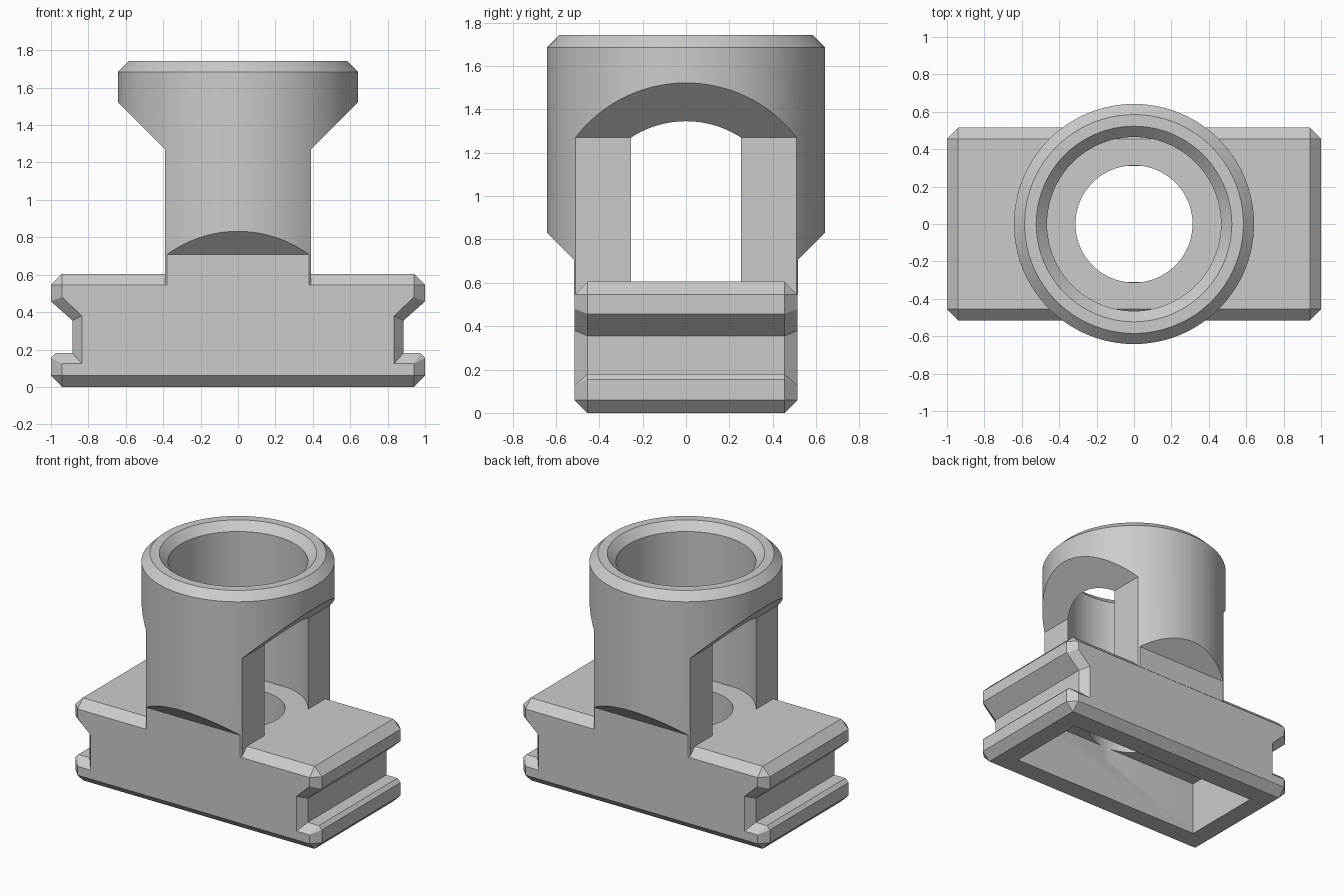
import bpy, bmesh, math

if "Cube" in bpy.data.objects:
    bpy.data.objects.remove(bpy.data.objects["Cube"])

grey = bpy.data.materials.new("plain grey")
grey.use_nodes = True
COLOUR = (0.6, 0.6, 0.6, 1)
grey.diffuse_color = COLOUR
grey.node_tree.nodes["Principled BSDF"].inputs["Base Color"].default_value = COLOUR


def finish(bm, name):
    bmesh.ops.remove_doubles(bm, verts=bm.verts, dist=1e-5)
    bmesh.ops.recalc_face_normals(bm, faces=bm.faces)
    mesh = bpy.data.meshes.new(name)
    bm.to_mesh(mesh)
    bm.free()
    mesh.materials.append(grey)
    obj = bpy.data.objects.new(name, mesh)
    bpy.context.collection.objects.link(obj)
    return obj


def loft(name, rings, closed=False):
    """Skin a list of point rings; cap the ends unless closed into a loop."""
    bm = bmesh.new()
    loops = [[bm.verts.new(p) for p in ring] for ring in rings]
    pairs = list(zip(loops, loops[1:])) + ([(loops[-1], loops[0])] if closed else [])
    for a, b in pairs:
        for i in range(len(a)):
            j = (i + 1) % len(a)
            bm.faces.new((a[i], a[j], b[j], b[i]))
    if not closed:
        bm.faces.new(loops[0])
        bm.faces.new(loops[-1])
    return finish(bm, name)


def mirrored(half):
    return half + [(-u, z) for u, z in reversed(half)]


def circle(r, z, n=96):
    return [(r * math.cos(2 * math.pi * i / n), r * math.sin(2 * math.pi * i / n), z)
            for i in range(n)]


def boolean(obj, cutter, operation):
    mod = obj.modifiers.new("cut", "BOOLEAN")
    mod.operation, mod.solver, mod.object = operation, "EXACT", cutter
    bpy.context.view_layer.objects.active = obj
    bpy.ops.object.modifier_apply(modifier=mod.name)
    bpy.data.objects.remove(cutter)


# Base block: grooved ends, all outer edges chamfered
middle = mirrored([(.94, 0), (1, .06), (1, .155), (.975, .18), (.885, .18),
                   (.885, .355), (1, .457), (1, .545), (.94, .605)])
ends = mirrored([(.94, .06), (.94, .06), (.94, .125), (.94, .125), (.835, .125),
                 (.835, .38), (.94, .48), (.94, .545), (.94, .545)])
base = loft("base", [[(x, y, z) for x, z in section] for y, section in
                     ((-.515, ends), (-.455, middle), (.455, middle), (.515, ends))])

# Hollow underside and the round hole through the base top
pocket = [(.8, .31), (-.8, .31), (-.8, -.31), (.8, -.31)]
boolean(base, loft("pocket_cutter", [[(x, y, z) for x, y in pocket] for z in (-.1, .4)]),
        "DIFFERENCE")
boolean(base, loft("hole_cutter", [circle(.313, z) for z in (.3, .8)]), "DIFFERENCE")

# Tube with chamfered rim
tube = loft("tube", [circle(r, z) for r, z in (
    (.465, .545), (.642, .545), (.642, 1.685), (.585, 1.742), (.523, 1.742), (.465, 1.684))],
    closed=True)

# Trim the tube: side windows with sloped heads, and sloped front and back undersides
side_trim = mirrored([(.39, .3), (.39, 1.27), (1, 1.88)])
boolean(tube, loft("side_trim", [[(x, y, z) for x, z in side_trim] for y in (-1, 1)]),
        "INTERSECT")
front_trim = mirrored([(.517, .3), (.517, .707), (1.75, 1.94)])
boolean(tube, loft("front_trim", [[(x, y, z) for y, z in front_trim] for x in (-1.5, 1.5)]),
        "INTERSECT")

bpy.ops.object.select_all(action="DESELECT")
for part in (base, tube):
    part.select_set(True)
bpy.context.view_layer.objects.active = tube
bpy.ops.object.shade_smooth_by_angle(angle=math.radians(20))
